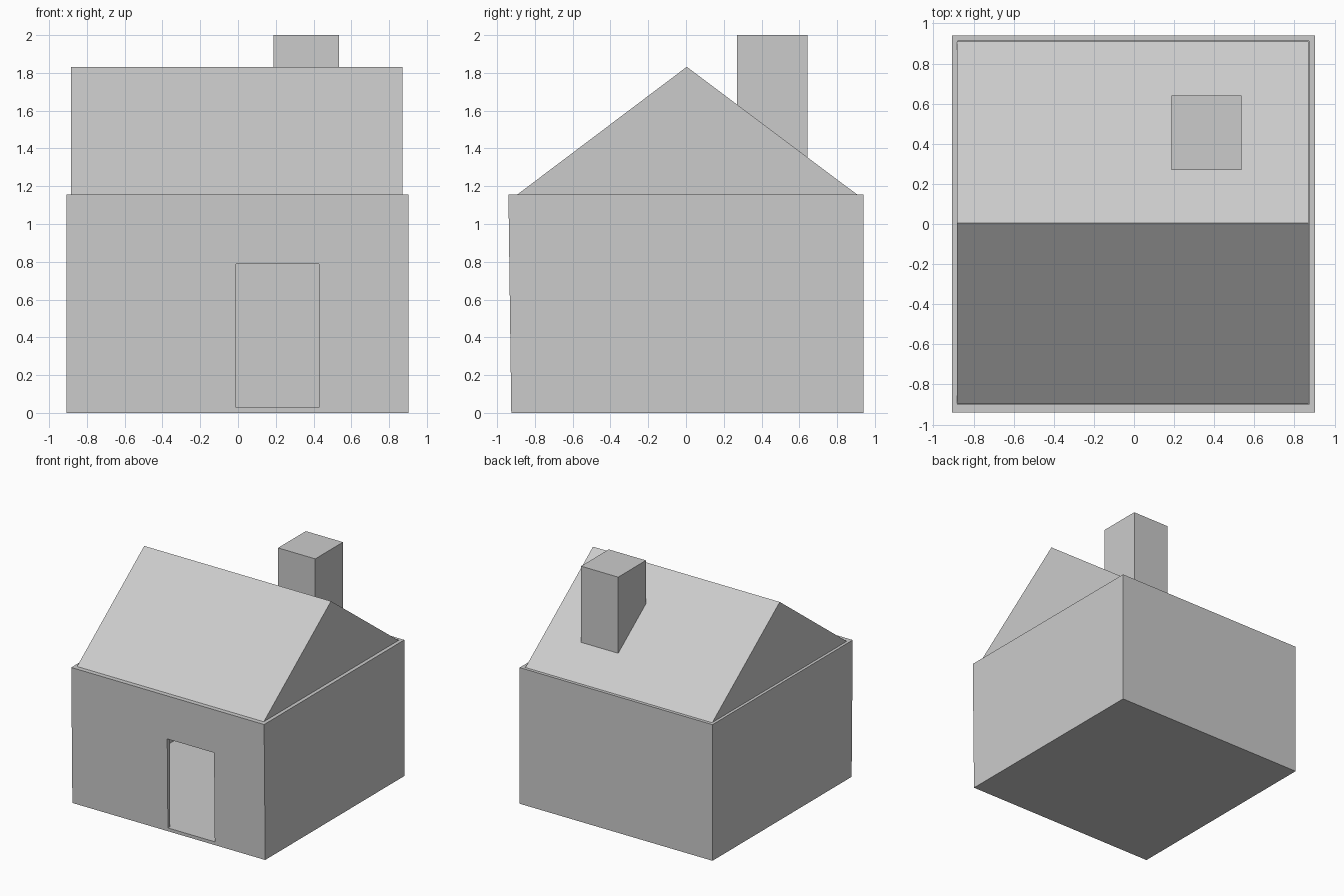
import bpy, bmesh

if "Cube" in bpy.data.objects:
    bpy.data.objects.remove(bpy.data.objects["Cube"])


def mesh_object(name, verts, faces):
    bm = bmesh.new()
    vs = [bm.verts.new(v) for v in verts]
    for f in faces:
        bm.faces.new([vs[i] for i in f])
    bmesh.ops.recalc_face_normals(bm, faces=bm.faces)
    mesh = bpy.data.meshes.new(name)
    bm.to_mesh(mesh)
    bm.free()
    obj = bpy.data.objects.new(name, mesh)
    bpy.context.collection.objects.link(obj)
    return obj


def prism(name, profile, x0, x1):
    """Extrude a (y, z) profile along x."""
    n = len(profile)
    verts = [(x, y, z) for x in (x0, x1) for y, z in profile]
    faces = [tuple(range(n)), tuple(range(n, 2 * n))]
    faces += [(i, (i + 1) % n, (i + 1) % n + n, i + n) for i in range(n)]
    return mesh_object(name, verts, faces)


def box(name, x0, x1, y0, y1, z0, z1):
    return prism(name, [(y0, z0), (y1, z0), (y1, z1), (y0, z1)], x0, x1)


def cut(target, cutter):
    mod = target.modifiers.new(cutter.name, 'BOOLEAN')
    mod.operation = 'DIFFERENCE'
    mod.solver = 'EXACT'
    mod.object = cutter
    cutter.hide_render = True
    cutter.hide_set(True)


# Thin-walled open box with a floor; the front leans out slightly
walls = prism("walls", [(-0.925, 0), (0.94, 0), (0.94, 1.155), (-0.94, 1.155)],
              -0.907, 0.903)
cut(walls, box("room_cutter", -0.88, 0.872, -0.9, 0.913, 0.028, 1.3))

# Doorway, cut down to the floor slab
cut(walls, box("door_cutter", -0.01, 0.43, -1.1, -0.8, 0.028, 0.787))

# Gable roof resting just inside the wall tops
roof = prism("roof", [(-0.897, 1.153), (0.91, 1.153), (0.004, 1.832)], -0.883, 0.87)

# Chimney set into the back slope
chimney = box("chimney", 0.187, 0.536, 0.27, 0.642, 1.3, 2.0)
cut(chimney, roof)
roof.hide_render = False
roof.hide_set(False)
